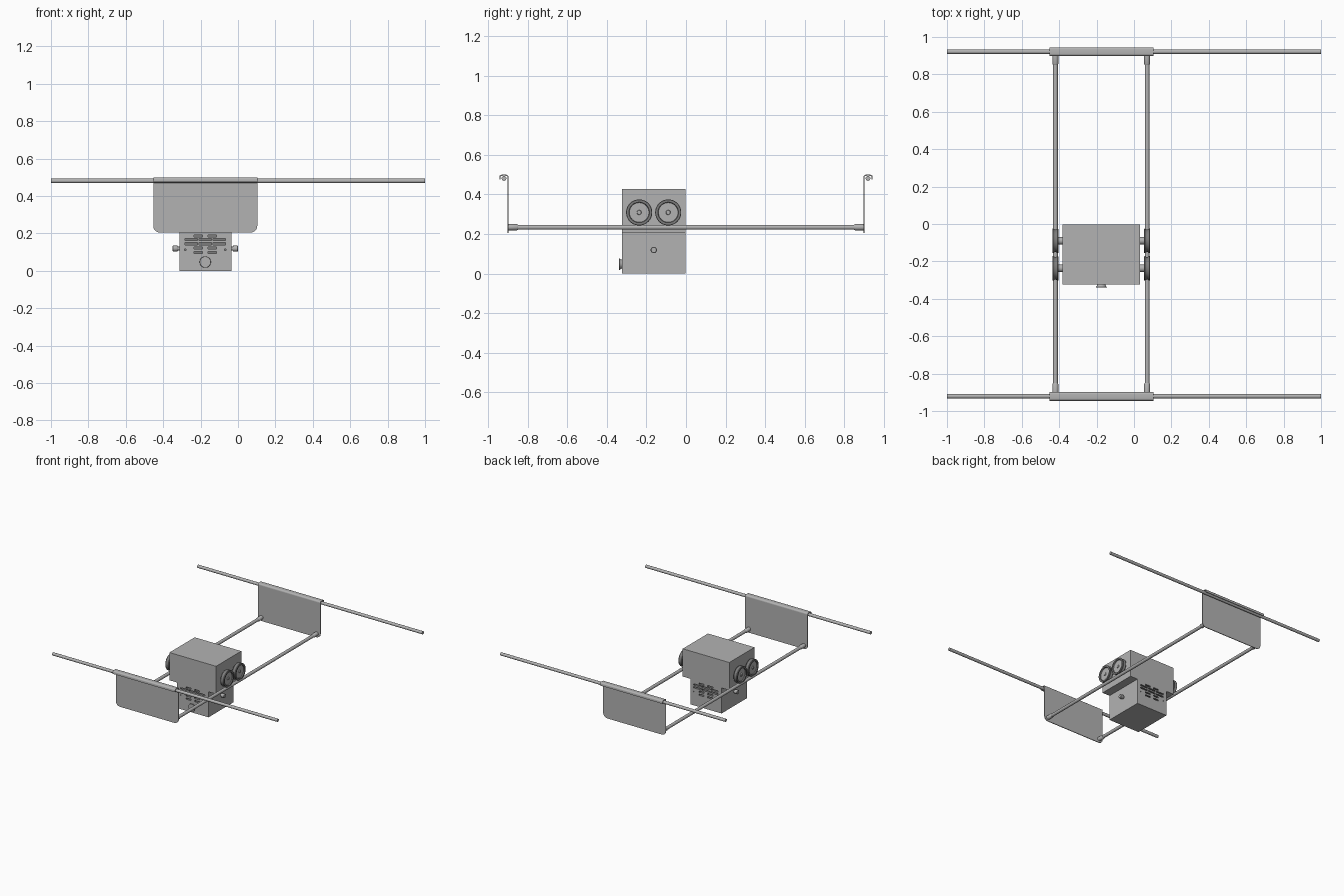
import bpy, bmesh
from math import cos, sin, pi
from mathutils import Matrix

if "Cube" in bpy.data.objects:
    bpy.data.objects.remove(bpy.data.objects["Cube"])

CX = -0.175          # cart centre in x
CY = -0.163          # cart centre in y


def material(name, v):
    m = bpy.data.materials.new(name)
    m.diffuse_color = (v, v, v, 1)
    m.use_nodes = True
    m.node_tree.nodes["Principled BSDF"].inputs["Base Color"].default_value = m.diffuse_color
    return m


STEEL = material('steel_grey', 0.45)
DARK = material('dark_grey', 0.2)


def finish(name, bm, smooth=True, mat=STEEL):
    bmesh.ops.recalc_face_normals(bm, faces=bm.faces)
    me = bpy.data.meshes.new(name)
    bm.to_mesh(me)
    bm.free()
    me.materials.append(mat)
    ob = bpy.data.objects.new(name, me)
    bpy.context.collection.objects.link(ob)
    if smooth:
        bpy.ops.object.select_all(action='DESELECT')
        ob.select_set(True)
        bpy.context.view_layer.objects.active = ob
        bpy.ops.object.shade_smooth_by_angle(angle=0.6)
    return ob


def add_box(bm, x, y, z):
    m = Matrix.Translation(((x[0] + x[1]) / 2, (y[0] + y[1]) / 2, (z[0] + z[1]) / 2))
    m = m @ Matrix.Diagonal((x[1] - x[0], y[1] - y[0], z[1] - z[0], 1))
    bmesh.ops.create_cube(bm, size=1, matrix=m)


def lathe(name, profile, origin, axis, sign=1, seg=40, mat=STEEL):
    """Turn (distance along axis, radius) points around the x or y axis."""
    bm = bmesh.new()
    rings = []
    for a, r in profile:
        ring = []
        for i in range(seg):
            u, v = r * cos(2 * pi * i / seg), r * sin(2 * pi * i / seg)
            p = (a * sign, u, v) if axis == 'x' else (u, a * sign, v)
            ring.append(bm.verts.new([p[k] + origin[k] for k in range(3)]))
        rings.append(ring)
    for r0, r1 in zip(rings, rings[1:]):
        for i in range(seg):
            j = (i + 1) % seg
            bm.faces.new((r0[i], r0[j], r1[j], r1[i]))
    bm.faces.new(rings[0])
    bm.faces.new(rings[-1])
    return finish(name, bm, True, mat)


def extrude(name, pts, vec):
    bm = bmesh.new()
    f = bm.faces.new([bm.verts.new(p) for p in pts])
    ext = bmesh.ops.extrude_face_region(bm, geom=[f])['geom']
    bmesh.ops.translate(bm, vec=vec, verts=[g for g in ext if isinstance(g, bmesh.types.BMVert)])
    return finish(name, bm)


# End frames: long hanging rod, plate with rounded lower corners, hooked top
X0, X1, R, T = -0.453, 0.103, 0.035, 0.006
for s, side in ((-1, 'front'), (1, 'back')):
    lathe(side + '_hanging_rod', [(-1, 0.012), (1, 0.012)], (0, s * 0.921, 0.481), 'x', seg=24)
    pts = [(X0, s * 0.898, 0.488)]
    for cx, start in ((X0 + R, pi), (X1 - R, 1.5 * pi)):
        for i in range(9):
            a = start + i * pi / 16
            pts.append((cx + R * cos(a), s * 0.898, 0.205 + R + R * sin(a)))
    pts.append((X1, s * 0.898, 0.488))
    extrude(side + '_plate', pts, (0, s * T, 0))
    # hook: inverted J that wraps over the rod
    hook = []
    for r, order in ((0.012, 1), (0.012 - T, -1)):
        arc = []
        for c, start in ((0.910, pi), (0.933, pi / 2)):
            for i in range(6):
                a = start - i * pi / 10
                arc.append((c + r * cos(a), 0.488 + r * sin(a)))
        arc.append((0.933 + r, 0.476))
        hook += arc[::order]
    extrude(side + '_plate_hook', [(X0, s * y, z) for y, z in hook], (X1 - X0, 0, 0))

# Rails with end sleeves
for sx, side in ((-1, 'left'), (1, 'right')):
    x = CX + sx * 0.245
    lathe(side + '_rail', [(-0.9, 0.0125), (0.9, 0.0125)], (x, 0, 0.234), 'y', seg=24)
    for s, end in ((-1, 'front'), (1, 'back')):
        lathe(f'{side}_{end}_rail_sleeve', [(0.85, 0.0127), (0.856, 0.016), (0.9, 0.016)],
              (x, 0, 0.234), 'y', s, 24)

# Cart body: wide housing over a narrower lower case
bm = bmesh.new()
add_box(bm, (CX - 0.208, CX + 0.206), (-0.323, -0.003), (0.205, 0.428))
finish('cart_housing', bm, False)
bm = bmesh.new()
add_box(bm, (CX - 0.139, CX + 0.139), (-0.323, -0.003), (0, 0.205))
case = finish('cart_lower_case', bm, False)

# Staggered vent slots and corner holes cut into the front and back of the case
bm = bmesh.new()
rows = [(0.186, (-0.038, 0.038), 0.046), (0.167, (-0.075, 0, 0.075), 0.068),
        (0.145, (-0.075, 0, 0.075), 0.068), (0.123, (-0.038, 0.038), 0.046),
        (0.098, (-0.038, 0.038), 0.046), (0.112, (-0.108, 0.108), 0.008)]
for y in (-0.323, -0.003):
    for z, xs, w in rows:
        h = min(w, 0.011) / 2
        for x in xs:
            add_box(bm, (CX + x - w / 2, CX + x + w / 2), (y - 0.03, y + 0.03), (z - h, z + h))
cutter = finish('vent_cutter', bm, False, DARK)
cutter.hide_render = True
cutter.hide_viewport = True
mod = case.modifiers.new('vents', 'BOOLEAN')
mod.operation = 'DIFFERENCE'
mod.solver = 'EXACT'
mod.material_mode = 'TRANSFER'
mod.object = cutter

# Flared round button on the front
lathe('front_button', [(0, 0.022), (0.008, 0.024), (0.015, 0.030), (0.017, 0.029)],
      (CX, -0.322, 0.047), 'y', -1)

# Wheels: dark grooved tyre around a grey hub; axles and side knobs
tyre = [(-0.008, 0.049), (-0.016, 0.052), (-0.016, 0.064), (-0.012, 0.066), (-0.004, 0.061),
        (0.004, 0.061), (0.012, 0.066), (0.016, 0.064), (0.016, 0.052), (0.007, 0.049)]
hub = [(-0.016, 0.018), (-0.008, 0.020), (-0.008, 0.050), (0.008, 0.050), (0.008, 0.012), (0.014, 0.010)]
for sx, side in ((-1, 'left'), (1, 'right')):
    for y, end in ((-0.237, 'front'), (-0.09, 'rear')):
        o = (CX + sx * 0.245, y, 0.309)
        lathe(f'{side}_{end}_tyre', tyre, o, 'x', sx, 48, DARK)
        lathe(f'{side}_{end}_hub', hub, o, 'x', sx, 48)
        lathe(f'{side}_{end}_axle', [(0.2, 0.02), (0.236, 0.02)], (CX, y, 0.309), 'x', sx, 24)
    lathe(side + '_knob', [(0.137, 0.010), (0.147, 0.010), (0.147, 0.014), (0.150, 0.016),
                           (0.172, 0.016), (0.175, 0.013)], (CX, CY, 0.119), 'x', sx, 24)
